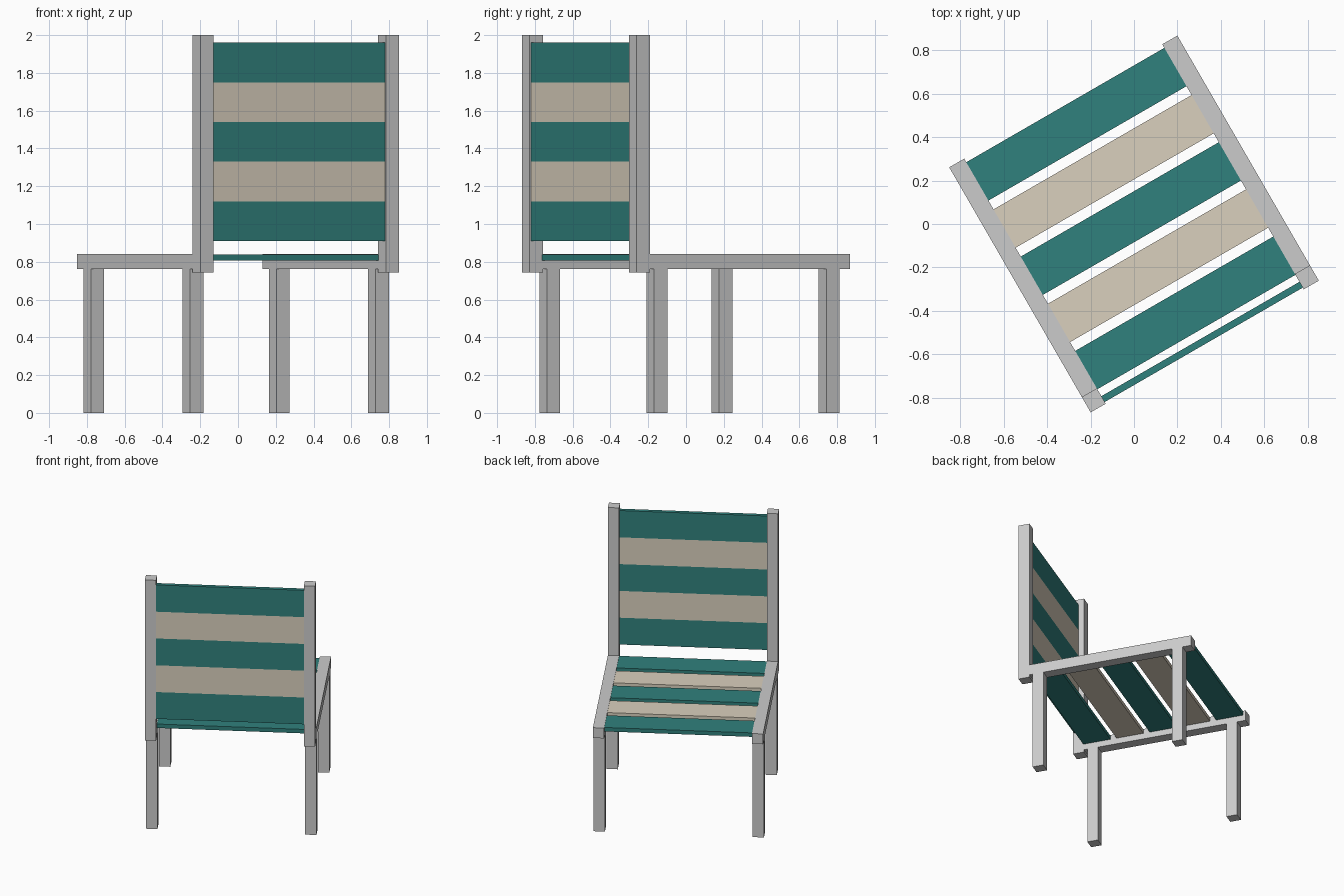
import bpy, bmesh
from math import radians
from mathutils import Matrix

if "Cube" in bpy.data.objects:
    bpy.data.objects.remove(bpy.data.objects["Cube"])

TURN = Matrix.Rotation(radians(30), 4, 'Z')  # the whole chair is turned 30 degrees


def material(name, rgb):
    m = bpy.data.materials.new(name)
    m.diffuse_color = (*rgb, 1)
    m.use_nodes = True
    m.node_tree.nodes["Principled BSDF"].inputs["Base Color"].default_value = m.diffuse_color
    return m


teal = material("teal", (0.03, 0.22, 0.205))
beige = material("beige", (0.70, 0.63, 0.51))


def box(name, x, y, z, mat=None):
    """Box from (min, max) ranges in the chair's own frame."""
    size = [r[1] - r[0] for r in (x, y, z)]
    mid = [(r[0] + r[1]) / 2 for r in (x, y, z)]
    bm = bmesh.new()
    bmesh.ops.create_cube(bm, size=1)
    bmesh.ops.scale(bm, vec=size, verts=bm.verts)
    me = bpy.data.meshes.new(name)
    bm.to_mesh(me)
    bm.free()
    ob = bpy.data.objects.new(name, me)
    ob.matrix_world = TURN @ Matrix.Translation(mid)
    if mat:
        me.materials.append(mat)
    bpy.context.collection.objects.link(ob)


OUT, IN = 0.607, 0.527   # outer and inner faces of the side frames
RAIL_Z = (0.761, 0.842)

# Side frames: rails, legs and backrest posts
for side, s in (("left", -1), ("right", 1)):
    x = sorted((s * IN, s * OUT))
    box(side + "_seat_rail", x, (-0.57, 0.652), RAIL_Z)
    box(side + "_backrest_post", x, (-0.652, -0.57), (0.742, 2.0))
    for end, y in (("front", -0.505), ("back", 0.547)):
        box(f"{side}_{end}_leg", x, (y - 0.04, y + 0.04), (0, RAIL_Z[0]))

# Slats alternate between teal and beige
for i in range(5):
    mat = beige if i % 2 else teal
    y = -0.473 + i * 0.251
    box(f"seat_slat_{i + 1}", (-IN, IN), (y - 0.102, y + 0.102), (0.807, 0.838), mat)
    z = 0.91 + i * 0.21
    box(f"backrest_slat_{i + 1}", (-IN, IN), (-0.643, -0.612), (z, z + 0.21), mat)
